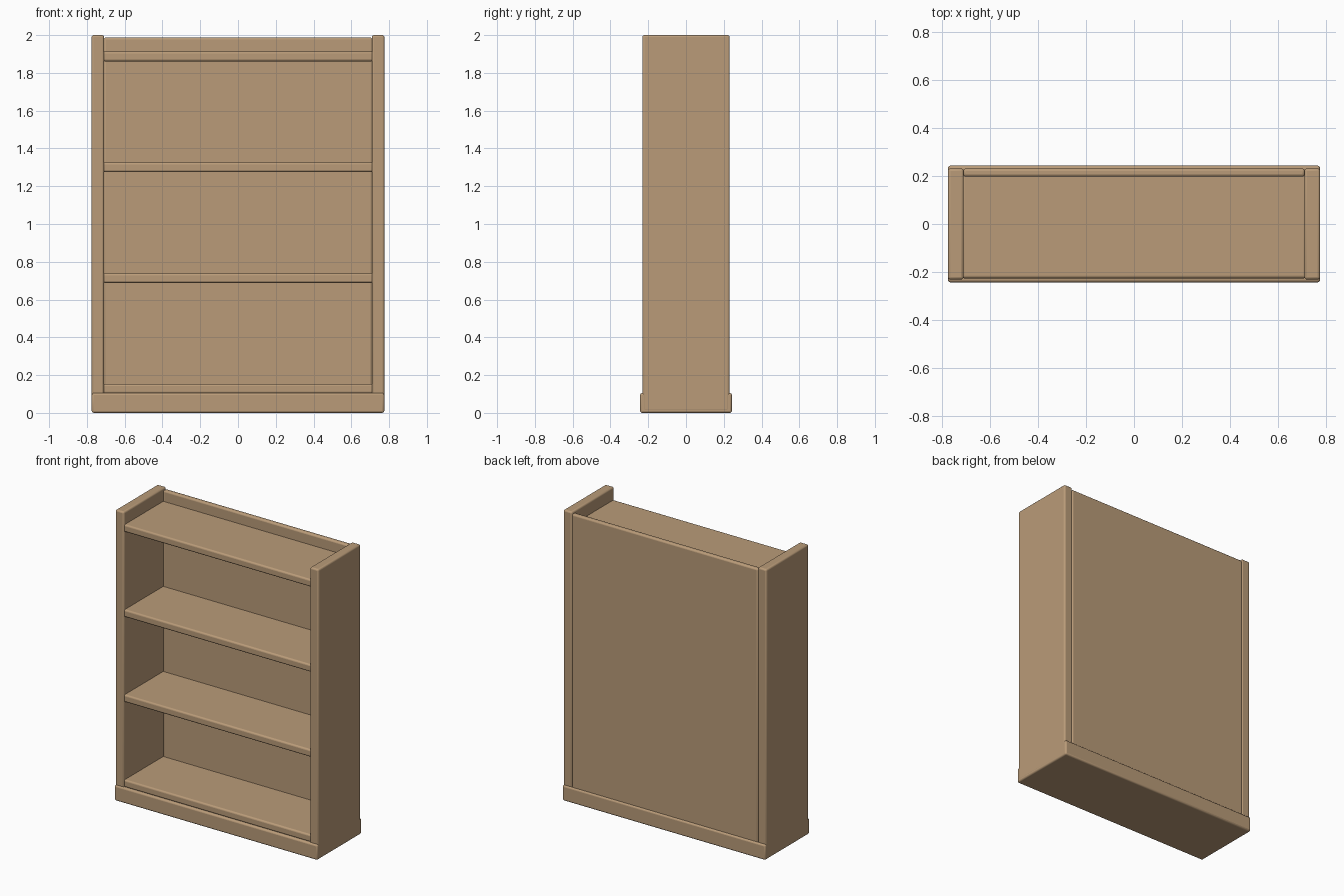
import bpy

if "Cube" in bpy.data.objects:
    bpy.data.objects.remove(bpy.data.objects["Cube"])

wood = bpy.data.materials.new("wood")
wood.diffuse_color = (0.49, 0.33, 0.19, 1)
wood.use_nodes = True
wood.node_tree.nodes["Principled BSDF"].inputs["Base Color"].default_value = wood.diffuse_color


def board(name, x, y, z, bevel=0.011):
    """Rounded board spanning the given (min, max) ranges."""
    spans = (x, y, z)
    centre = [(a + b) / 2 for a, b in spans]
    bpy.ops.mesh.primitive_cube_add(size=1, location=centre)
    ob = bpy.context.object
    ob.name = name
    ob.scale = [b - a for a, b in spans]
    bpy.ops.object.transform_apply(location=False, rotation=False, scale=True)
    mod = ob.modifiers.new("rounded_edges", 'BEVEL')
    mod.width = bevel
    mod.segments = 3
    ob.data.materials.append(wood)
    bpy.ops.object.shade_smooth_by_angle()
    return ob


# Plinth
board("base", (-0.7745, 0.7745), (-0.243, 0.243), (0, 0.105))

# Upright sides, running down into the plinth
for side, name in ((-1, "left_side"), (1, "right_side")):
    board(name, sorted((side * 0.709, side * 0.775)), (-0.231, 0.231), (0.01, 2.0))

# Back panel
board("back_panel", (-0.711, 0.711), (0.197, 0.231), (0.05, 1.987))

# Four evenly spaced shelves, let slightly into the sides and back
for i in range(4):
    z = 0.102 + i * 0.5865
    board(f"shelf_{i + 1}", (-0.717, 0.717), (-0.226, 0.21), (z, z + 0.051))
